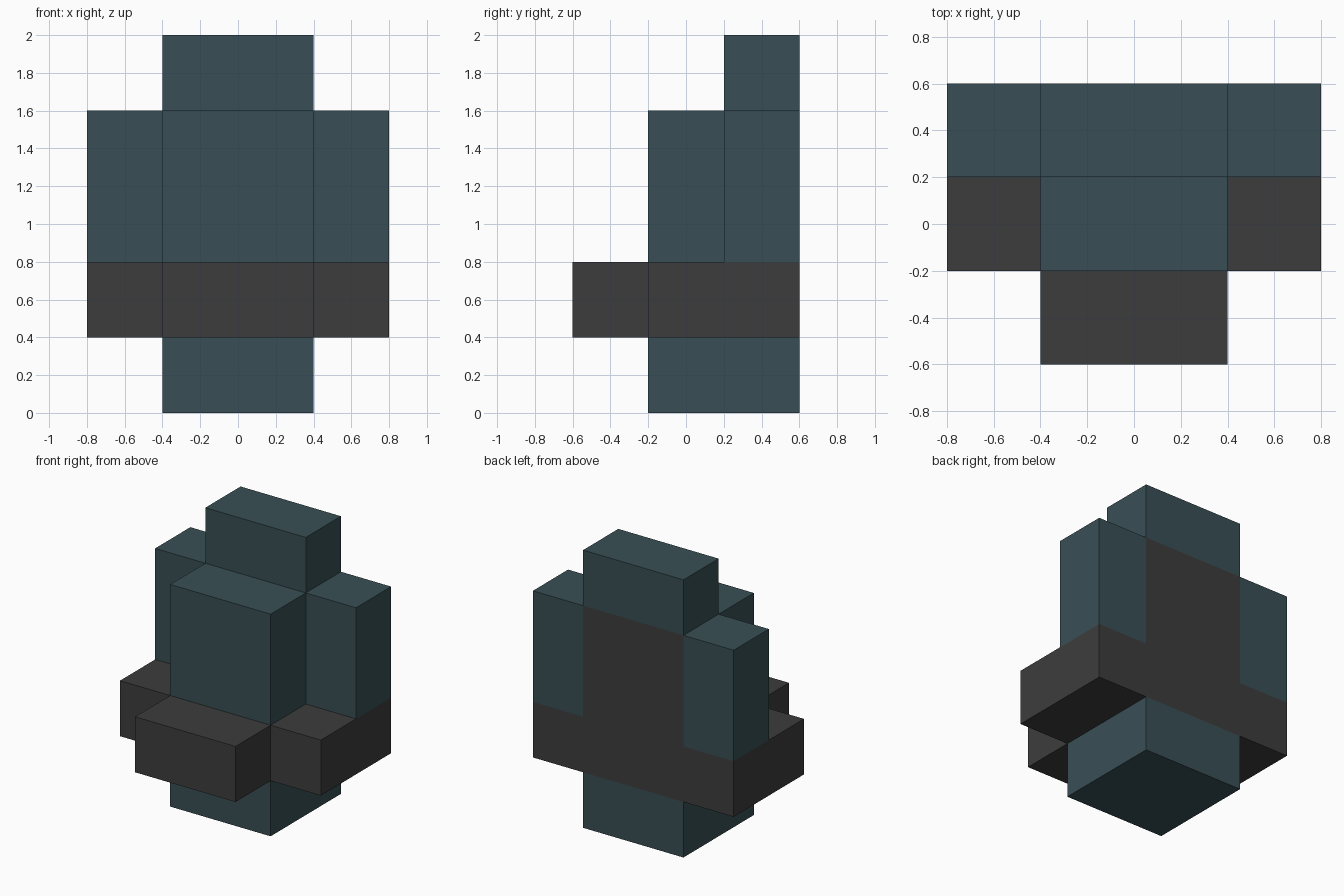
import bpy, bmesh
from mathutils import Vector

if "Cube" in bpy.data.objects:
    bpy.data.objects.remove(bpy.data.objects["Cube"])

U = 0.4  # the whole model sits on a 0.4 unit lattice


def material(name, rgb):
    m = bpy.data.materials.new(name)
    m.diffuse_color = (*rgb, 1)
    m.use_nodes = True
    m.node_tree.nodes["Principled BSDF"].inputs["Base Color"].default_value = m.diffuse_color
    return m


teal = material("dark teal", (0.0405, 0.078, 0.091))
grey = material("charcoal grey", (0.0462, 0.0462, 0.0462))

# name, colour, boxes as (min corner, max corner) in lattice steps
PARTS = [
    ("base_block", teal, [((-1, 1, 0), (1, 3, 1))]),
    ("belt", grey, [((-2, 1, 1), (2, 3, 2)), ((-1, 0, 1), (1, 1, 2))]),
    ("front_block", teal, [((-1, 1, 2), (1, 2, 4))]),
    ("back_panel", grey, [((-1, 2, 2), (1, 3, 4))]),
    ("right_pillar", teal, [((1, 2, 2), (2, 3, 4))]),
    ("left_pillar", teal, [((-2, 2, 2), (-1, 3, 4))]),
    ("top_block", teal, [((-1, 2, 4), (1, 3, 5))]),
]


def cells(boxes):
    return {(x, y, z) for lo, hi in boxes
            for x in range(lo[0], hi[0])
            for y in range(lo[1], hi[1])
            for z in range(lo[2], hi[2])}


solid = set().union(*(cells(boxes) for _, _, boxes in PARTS))


def build(name, mat, boxes):
    """Outer skin of a part: only faces not touching another block."""
    bm = bmesh.new()
    for c in cells(boxes):
        for axis in range(3):
            for side in (0, 1):
                n = list(c)
                n[axis] += 2 * side - 1
                if tuple(n) in solid:
                    continue
                ring = []
                for a, b in ((0, 0), (1, 0), (1, 1), (0, 1)):
                    p = Vector(c)
                    p[axis] += side
                    p[(axis + 1) % 3] += a
                    p[(axis + 2) % 3] += b
                    ring.append(bm.verts.new((p - Vector((0, 1.5, 0))) * U))
                bm.faces.new(ring if side else ring[::-1])
    bmesh.ops.remove_doubles(bm, verts=bm.verts, dist=0.001)
    bmesh.ops.dissolve_limit(bm, angle_limit=0.01, verts=bm.verts, edges=bm.edges)
    me = bpy.data.meshes.new(name)
    bm.to_mesh(me)
    bm.free()
    me.materials.append(mat)
    bpy.context.collection.objects.link(bpy.data.objects.new(name, me))


for part in PARTS:
    build(*part)
